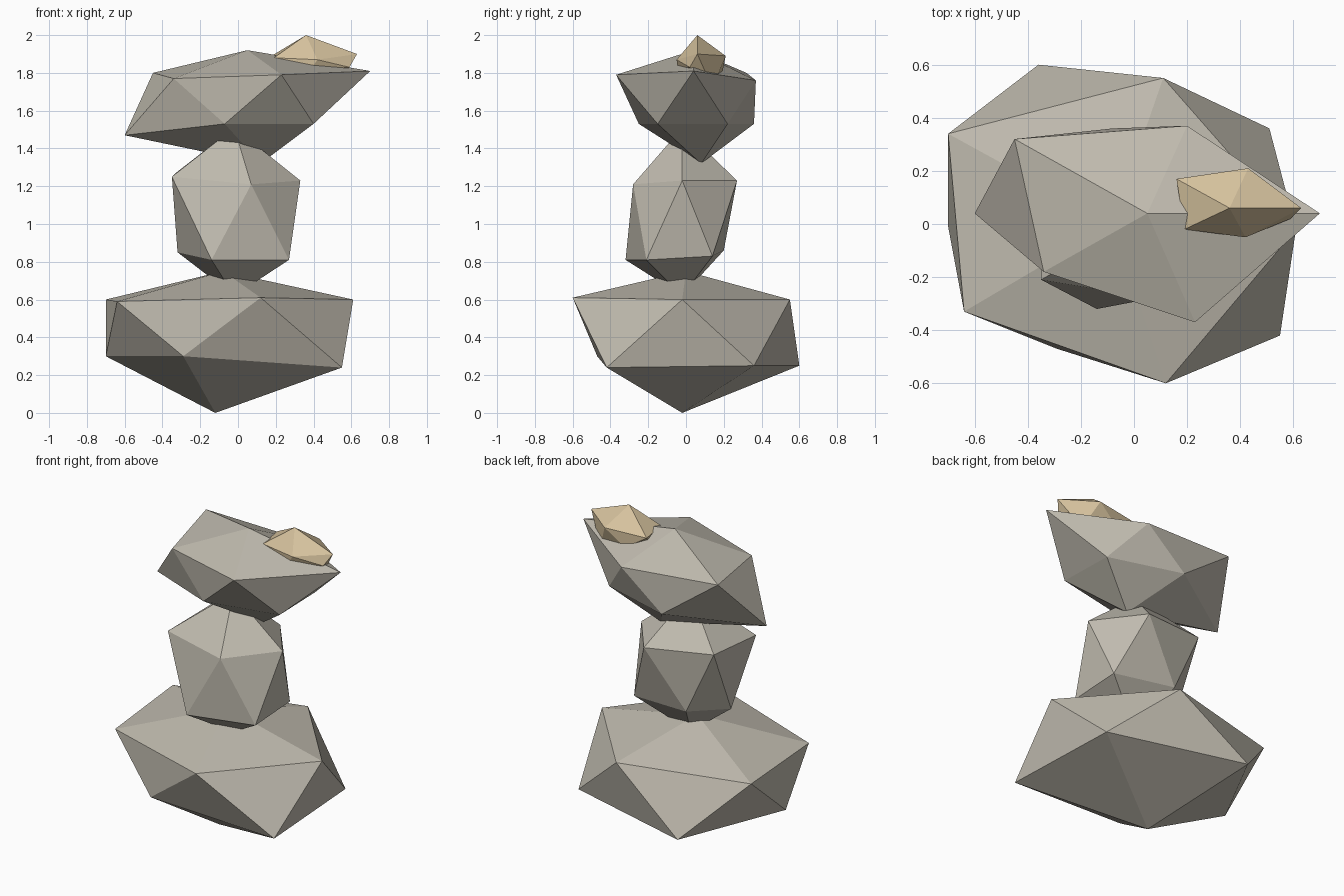
import bpy
import bmesh

default_cube = bpy.data.objects.get("Cube")
if default_cube:
    bpy.data.objects.remove(default_cube, do_unlink=True)


def make_material(name, color):
    material = bpy.data.materials.new(name)
    material.use_nodes = True
    material.diffuse_color = color
    shader = material.node_tree.nodes["Principled BSDF"]
    shader.inputs["Base Color"].default_value = color
    return material


def make_stone(name, material, bottom, lower, upper, top):
    """Twenty-sided faceted stone: two staggered rings of points, closed by two tips."""
    bm = bmesh.new()
    low_tip = bm.verts.new(bottom)
    high_tip = bm.verts.new(top)
    low_ring = [bm.verts.new(point) for point in lower]
    high_ring = [bm.verts.new(point) for point in upper]
    count = len(low_ring)
    for i in range(count):
        j = (i + 1) % count
        bm.faces.new((low_tip, low_ring[i], low_ring[j]))
        bm.faces.new((low_ring[i], high_ring[i], low_ring[j]))
        bm.faces.new((low_ring[j], high_ring[i], high_ring[j]))
        bm.faces.new((high_tip, high_ring[j], high_ring[i]))
    bmesh.ops.recalc_face_normals(bm, faces=bm.faces)
    mesh = bpy.data.meshes.new(name)
    bm.to_mesh(mesh)
    bm.free()
    mesh.materials.append(material)
    stone = bpy.data.objects.new(name, mesh)
    bpy.context.collection.objects.link(stone)
    return stone


grey = make_material("warm grey stone", (0.53, 0.50, 0.43, 1))
sand = make_material("sand stone", (0.67, 0.54, 0.34, 1))

# Rings run clockwise from above, starting at the front right corner

# Wide stone at the foot of the stack
make_stone(
    "base_stone", grey,
    bottom=(-0.12, -0.02, 0),
    lower=[(0.55, -0.42, 0.24), (-0.29, -0.47, 0.3), (-0.7, -0.01, 0.3),
           (-0.36, 0.6, 0.25), (0.51, 0.36, 0.25)],
    upper=[(0.12, -0.6, 0.61), (-0.64, -0.33, 0.59), (-0.7, 0.34, 0.6),
           (0.11, 0.55, 0.6), (0.61, -0.02, 0.6)],
    top=(-0.08, 0, 0.75))

# Tall narrow stone, its tips sunk into both neighbours
make_stone(
    "middle_stone", grey,
    bottom=(-0.02, -0.02, 0.62),
    lower=[(0.27, -0.21, 0.81), (-0.14, -0.32, 0.81), (-0.32, 0, 0.85),
           (-0.14, 0.2, 0.86), (0.27, 0.14, 0.83)],
    upper=[(0.07, -0.28, 1.21), (-0.35, -0.21, 1.25), (-0.33, 0.19, 1.27),
           (0.11, 0.27, 1.23), (0.33, -0.02, 1.23)],
    top=(-0.02, -0.02, 1.51))

# Leaning stone on top of the stack
make_stone(
    "upper_stone", grey,
    bottom=(0.12, 0.08, 1.32),
    lower=[(0.4, -0.15, 1.53), (-0.07, -0.25, 1.53), (-0.6, 0.04, 1.47),
           (-0.08, 0.36, 1.53), (0.39, 0.22, 1.53)],
    upper=[(0.23, -0.37, 1.79), (-0.34, -0.18, 1.77), (-0.45, 0.32, 1.8),
           (0.2, 0.37, 1.76), (0.7, 0.04, 1.81)],
    top=(0.05, 0.04, 1.92))

# Small pebble perched on the high edge
make_stone(
    "pebble", sand,
    bottom=(0.4, 0.07, 1.75),
    lower=[(0.59, 0.02, 1.83), (0.38, -0.04, 1.81), (0.2, 0.06, 1.79),
           (0.3, 0.19, 1.79), (0.51, 0.14, 1.72)],
    upper=[(0.42, -0.05, 1.87), (0.19, -0.02, 1.88), (0.16, 0.17, 1.88),
           (0.43, 0.21, 1.89), (0.63, 0.06, 1.9)],
    top=(0.36, 0.06, 2))
